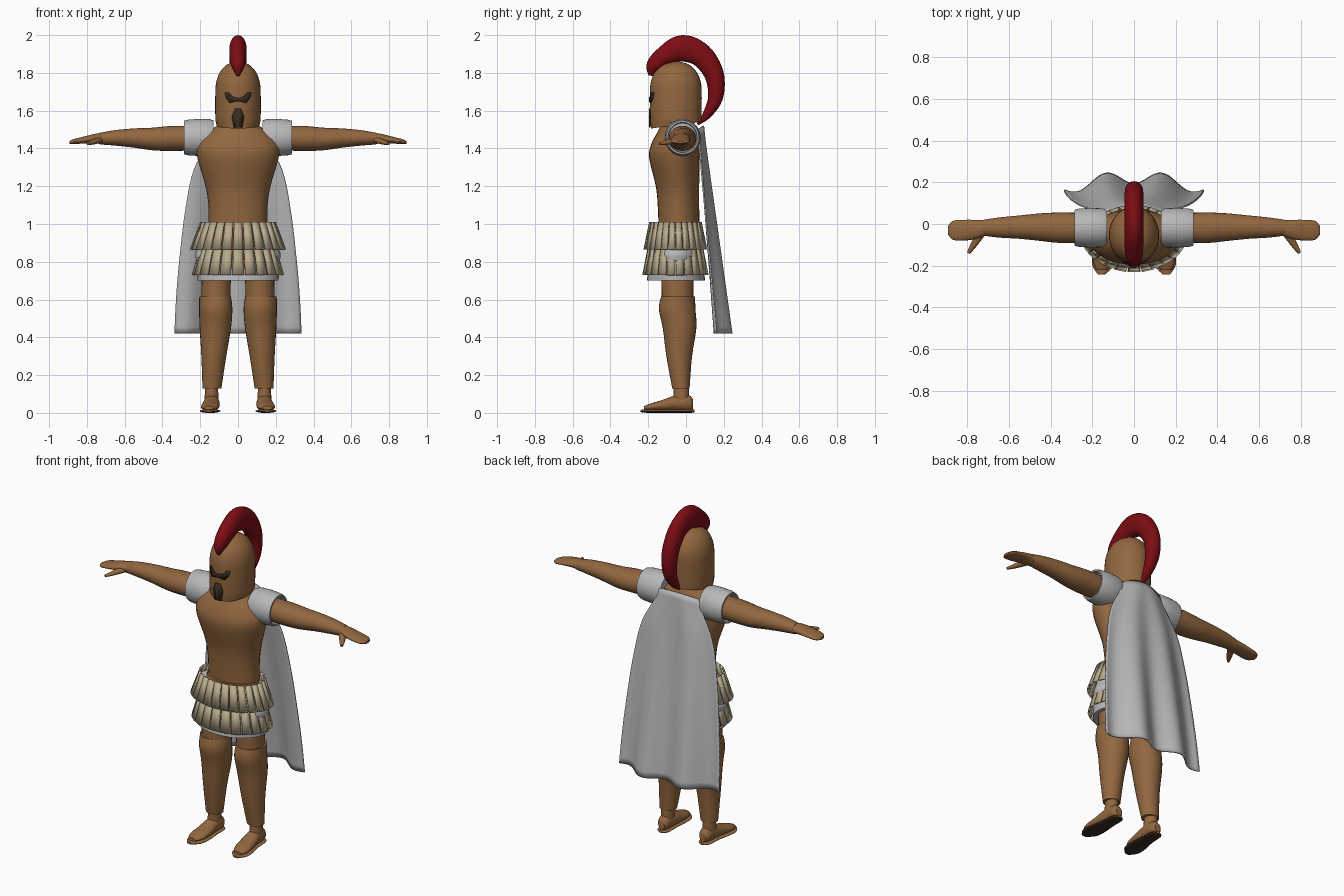
import bpy, bmesh, math
from mathutils import Vector

cube = bpy.data.objects.get("Cube")
if cube:
    bpy.data.objects.remove(cube, do_unlink=True)

X, Y, Z = Vector((1, 0, 0)), Vector((0, 1, 0)), Vector((0, 0, 1))


def material(name, *rgb):
    m = bpy.data.materials.new(name)
    m.use_nodes = True
    m.diffuse_color = (*rgb, 1)
    m.node_tree.nodes["Principled BSDF"].inputs["Base Color"].default_value = (*rgb, 1)
    return m


bronze = material("bronze_brown", 0.29, 0.135, 0.05)
grey = material("cloth_grey", 0.48, 0.48, 0.48)
leather = material("pale_leather", 0.49, 0.41, 0.27)
red = material("crest_red", 0.2, 0.004, 0.007)
dark = material("dark_opening", 0.04, 0.025, 0.014)


def finish(name, bm, *mats):
    """Turn a bmesh into a smooth shaded object."""
    bmesh.ops.recalc_face_normals(bm, faces=bm.faces[:])
    mesh = bpy.data.meshes.new(name)
    bm.to_mesh(mesh)
    bm.free()
    for m in mats:
        mesh.materials.append(m)
    obj = bpy.data.objects.new(name, mesh)
    bpy.context.collection.objects.link(obj)
    bpy.ops.object.select_all(action='DESELECT')
    obj.select_set(True)
    bpy.context.view_layer.objects.active = obj
    bpy.ops.object.shade_smooth_by_angle(angle=math.radians(40))
    return obj


def smooth(pts, sub):
    """Catmull-Rom interpolation through rows of numbers."""
    out = []
    for i in range(len(pts) - 1):
        rows = pts[max(i - 1, 0)], pts[i], pts[i + 1], pts[min(i + 2, len(pts) - 1)]
        for k in range(sub):
            t = k / sub
            out.append([b + t * ((c - a) + t * ((2 * a - 5 * b + 4 * c - d)
                        + t * (3 * b - a - 3 * c + d))) / 2
                        for a, b, c, d in zip(*rows)])
    return out + [list(pts[-1])]


def loft_mesh(pts, u, t=None, sub=4, n=28):
    """Elliptical rings (x, y, z, radius along u, other radius) joined to a skin."""
    rows = smooth(pts, sub)
    bm = bmesh.new()
    rings = []
    for i, (x, y, z, r1, r2) in enumerate(rows):
        ahead = Vector(rows[min(i + 1, len(rows) - 1)][:3])
        along = t or (ahead - Vector(rows[max(i - 1, 0)][:3])).normalized()
        v = along.cross(u).normalized()
        rings.append([bm.verts.new(Vector((x, y, z)) + u * r1 * math.cos(a) + v * r2 * math.sin(a))
                      for a in (2 * math.pi * k / n for k in range(n))])
    for a, b in zip(rings, rings[1:]):
        for k in range(n):
            j = (k + 1) % n
            bm.faces.new((a[k], a[j], b[j], b[k]))
    bm.faces.new(rings[0])
    bm.faces.new(rings[-1])
    return bm


def loft(name, pts, mat, u, t=None, **kw):
    return finish(name, loft_mesh(pts, u, t, **kw), mat)


def upright(rows, x=0):
    """Rows of (z, y, rx, ry) become central ring points."""
    return [(x, y, z, rx, ry) for z, y, rx, ry in rows]


# Torso, neck and hips
loft("torso", upright([
    (0.98, -.037, .155, .108), (1.1, -.04, .157, .11), (1.2, -.045, .172, .115),
    (1.35, -.062, .215, .133), (1.42, -.06, .217, .125), (1.48, -.05, .172, .105),
    (1.53, -.045, .095, .08), (1.56, -.04, .06, .06)]), bronze, X, Z)
loft("neck", upright([(1.5, -.03, .07, .07), (1.65, -.04, .065, .07)]), bronze, X, Z)
loft("hips", upright([(.74, -.055, .16, .145), (.9, -.055, .165, .14), (1.0, -.045, .155, .115)]),
     bronze, X, Z)

# Helmet with a sloping lower edge
HY, HA, HB = -.054, .12, .136
bm = loft_mesh(upright([
    (1.505, HY, .114, .131), (1.56, HY, .12, .136), (1.7, HY, .12, .137), (1.76, HY, .113, .13),
    (1.81, HY, .092, .107), (1.845, HY, .056, .068), (1.861, HY, .01, .012)]), X, Z, n=40)
for v in bm.verts:
    if v.co.z < 1.53:
        v.co.z += .13 * (v.co.y + .19)
finish("helmet", bm, bronze)


def face_plate(name, half):
    """Thin mirrored plate wrapped on the helmet front."""
    outline = half + [(-x, z) for x, z in reversed(half) if x]
    bm = bmesh.new()
    bm.faces.new([bm.verts.new((x, 0, z)) for x, z in outline])
    for k in range(-6, 7):
        bmesh.ops.bisect_plane(bm, geom=bm.verts[:] + bm.edges[:] + bm.faces[:],
                               plane_co=X * k * .01, plane_no=X)
    for v in bm.verts:
        v.co.y = HY - .004 - HB * math.sqrt(1 - (v.co.x / HA) ** 2)
    obj = finish(name, bm, dark)
    mod = obj.modifiers.new("thickness", 'SOLIDIFY')
    mod.thickness, mod.offset = .006, 0


face_plate("eye_opening", [(0, 1.668), (.03, 1.674), (.05, 1.697), (.068, 1.695),
                           (.062, 1.666), (.042, 1.641), (.015, 1.648), (0, 1.65)])
face_plate("mouth_opening", [(0, 1.612), (.015, 1.612), (.032, 1.57), (.022, 1.51), (0, 1.51)])

# Crest sweeping over the helmet
crest = [(-.186, 1.785, .008, .012), (-.172, 1.835, .034, .04), (-.115, 1.888, .044, .053),
         (-.02, 1.93, .045, .07), (.08, 1.893, .045, .063), (.148, 1.793, .045, .052),
         (.157, 1.675, .04, .04), (.115, 1.585, .028, .025), (.062, 1.527, .006, .006)]
loft("crest", [(0, *row) for row in crest], red, X, sub=6)

# Underskirt
loft("underskirt", upright([
    (.7, -.053, .215, .155), (.8, -.053, .221, .14), (.84, -.05, .226, .13), (.88, -.05, .21, .125),
    (.93, -.05, .21, .12), (.955, -.045, .221, .115), (.985, -.045, .17, .1)]), grey, X, Z)


def strap_tier(name, count, top, bottom):
    """Ring of flaring straps; top and bottom are (z, rx, ry)."""
    bm = bmesh.new()
    for i in range(count):
        mid = 2 * math.pi * i / count - math.pi / 2
        h = math.pi / count * .88
        corners = [(mid - h, top), (mid + h, top), (mid + h, bottom), (mid - h, bottom)]
        bm.faces.new([bm.verts.new((rx * math.cos(a), -.056 + ry * math.sin(a), z))
                      for a, (z, rx, ry) in corners])
    obj = finish(name, bm, leather)
    mod = obj.modifiers.new("thickness", 'SOLIDIFY')
    mod.thickness, mod.offset = .01, 0


strap_tier("lower_straps", 22, (.88, .195, .142), (.73, .24, .172))
strap_tier("upper_straps", 26, (1.01, .195, .135), (.865, .25, .165))

# Cape with two broad folds
bm = bmesh.new()
widths = smooth([(.13,), (.235,), (.28,), (.306,), (.325,), (.335,)], 6)
U = 40
rows = []
for i, (w,) in enumerate(widths):
    v = i / (len(widths) - 1)
    row = []
    for k in range(U + 1):
        u = 2 * k / U - 1
        fold = .03 * v * (1 - math.cos(2 * math.pi * u / .8))
        y = .092 + .1 * v - (.03 + .03 * v) * u * u + fold
        row.append(bm.verts.new((u * w, y, 1.52 - 1.1 * v - .02 * (1 - v) * u * u)))
    rows.append(row)
for a, b in zip(rows, rows[1:]):
    for k in range(U):
        bm.faces.new((a[k], a[k + 1], b[k + 1], b[k]))
cape = finish("cape", bm, grey)
mod = cape.modifiers.new("thickness", 'SOLIDIFY')
mod.thickness, mod.offset = .008, 0

# Limbs, built once per side
for s, side in ((1, "left_"), (-1, "right_")):

    def limb(name, pts, mat, u, t=None, **kw):
        return loft(side + name, [(s * p[0], *p[1:]) for p in pts], mat, u, t, **kw)

    # Shoulder guard with a hollow outer end
    limb("shoulder_guard", [
        (.13, -.018, 1.458, .085, .09), (.15, -.018, 1.458, .093, .097), (.21, -.018, 1.458, .095, .098),
        (.265, -.018, 1.458, .092, .094), (.285, -.018, 1.458, .086, .089),
        (.285, -.018, 1.458, .078, .08), (.255, -.018, 1.458, .074, .076)], grey, Y, X, sub=1, n=36)
    # Arm, hand and thumb
    limb("arm", [
        (.2, -.018, 1.455, .07, .065), (.35, -.018, 1.453, .073, .066), (.45, -.015, 1.45, .066, .06),
        (.55, -.015, 1.455, .056, .051), (.65, -.017, 1.456, .048, .041),
        (.73, -.018, 1.452, .037, .031)], bronze, Y, X)
    limb("hand", [
        (.715, -.02, 1.452, .038, .031), (.76, -.026, 1.452, .046, .025), (.82, -.03, 1.444, .05, .018),
        (.87, -.03, 1.436, .045, .013), (.893, -.03, 1.432, .02, .007)], bronze, Y, X)
    limb("thumb", [(.735, -.045, 1.445, .018, .022), (.77, -.1, 1.433, .013, .016),
                   (.795, -.14, 1.425, .007, .008)], bronze, Z, n=14)
    # Thigh, greave and ankle
    limb("thigh", [(.115, -.045, .58, .078, .084), (.115, -.045, .7, .077, .085),
                   (.1, -.045, .92, .08, .095)], bronze, X, Z)
    limb("greave", [
        (.138, -.027, .13, .05, .046), (.128, -.036, .3, .066, .068), (.12, -.034, .45, .083, .089),
        (.118, -.047, .55, .088, .097), (.121, -.042, .615, .084, .09)], bronze, X, Z)
    limb("ankle", [(.14, -.025, .05, .038, .042), (.14, -.025, .14, .034, .04)], bronze, X, Z)
    # Foot
    limb("foot", [
        (.138, .038, .045, .02, .025), (.139, .015, .052, .036, .042), (.14, -.05, .052, .042, .042),
        (.144, -.12, .04, .047, .03), (.15, -.18, .032, .046, .02),
        (.155, -.222, .026, .025, .01)], bronze, X, Y)
    # Sandal sole, dark underneath
    sole = [(.138, .045, .01, .015, .007), (.139, .02, .01, .037, .01), (.141, -.06, .01, .042, .01),
            (.146, -.14, .01, .053, .01), (.15, -.2, .01, .05, .01), (.155, -.242, .01, .018, .006)]
    bm = loft_mesh([(s * p[0], *p[1:]) for p in sole], X, Y)
    bmesh.ops.recalc_face_normals(bm, faces=bm.faces[:])
    for f in bm.faces:
        f.material_index = int(f.normal.z < -.2)
    finish(side + "sandal_sole", bm, bronze, dark)
